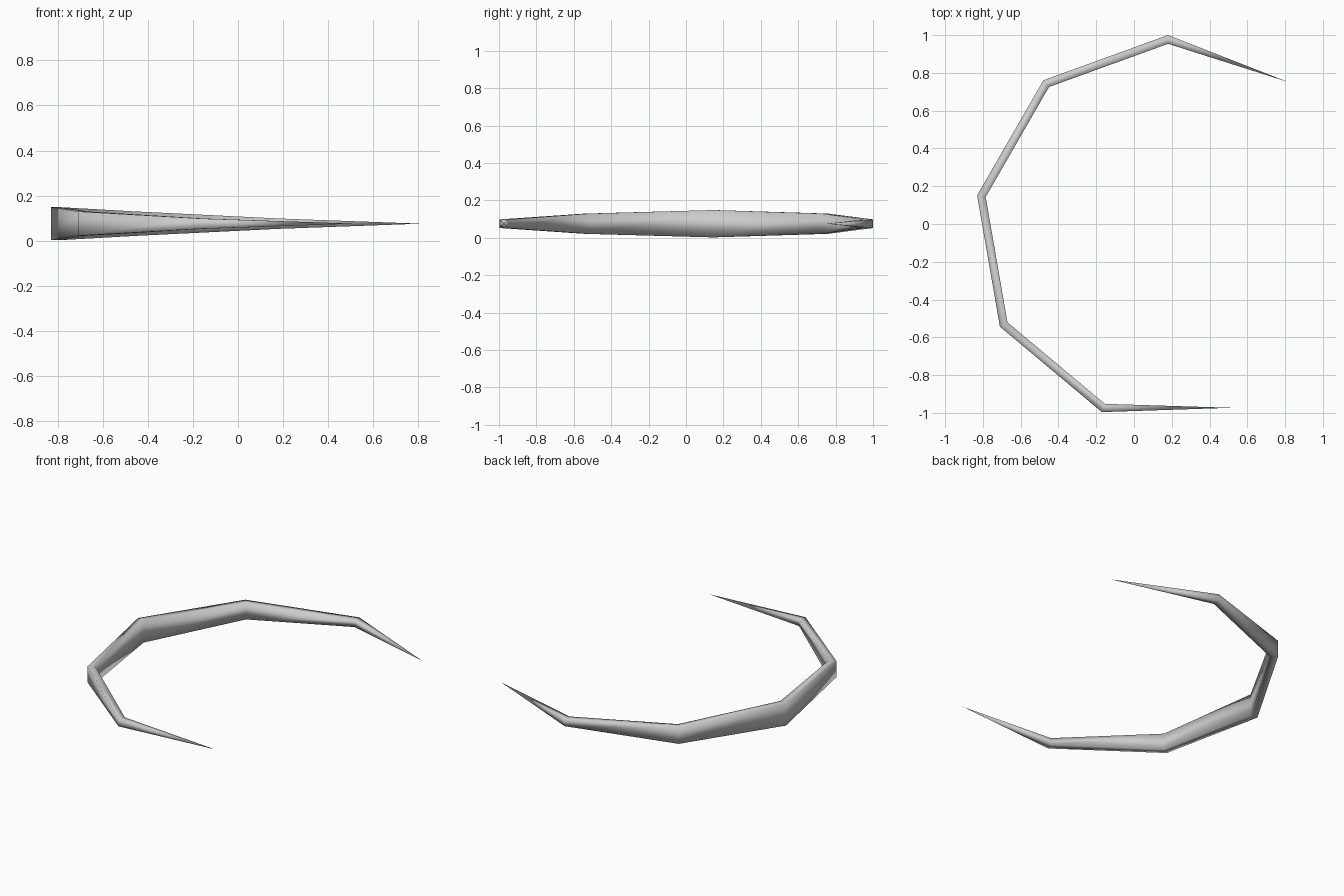
import bpy
import bmesh
from mathutils import Vector

cube = bpy.data.objects.get("Cube")
if cube:
    bpy.data.objects.remove(cube, do_unlink=True)

# Plain grey metal
metal = bpy.data.materials.new("grey metal")
metal.use_nodes = True
grey = (0.6, 0.6, 0.6, 1.0)
metal.diffuse_color = grey
metal.node_tree.nodes["Principled BSDF"].inputs["Base Color"].default_value = grey

MID_Z = 0.075
HALF_WIDTH = 0.0232

# Centre line of the arc, with the half height of the bar at each joint
joints = [
    (0.815, 0.752, 0.0),
    (0.18, 0.977, 0.023),
    (-0.465, 0.743, 0.054),
    (-0.808, 0.147, 0.073),
    (-0.69, -0.532, 0.054),
    (-0.162, -0.974, 0.023),
    (0.515, -0.973, 0.0),
]
points = [Vector((x, y, MID_Z)) for x, y, _ in joints]

bm = bmesh.new()

# Four-cornered section at every inner joint, set on the mitre
rings = []
for i in range(1, len(points) - 1):
    before = (points[i] - points[i - 1]).normalized()
    after = (points[i + 1] - points[i]).normalized()
    along = (before + after).normalized()
    side = Vector((along.y, -along.x, 0)) * HALF_WIDTH
    up = Vector((0, 0, joints[i][2]))
    corners = (side + up, -side + up, -side - up, side - up)
    rings.append([bm.verts.new(points[i] + c) for c in corners])

# Bar sides between the sections
for a, b in zip(rings, rings[1:]):
    for k in range(4):
        n = (k + 1) % 4
        bm.faces.new((a[k], a[n], b[n], b[k]))

# Pointed ends
for ring, end in ((rings[0], points[0]), (rings[-1], points[-1])):
    tip = bm.verts.new(end)
    for k in range(4):
        bm.faces.new((ring[k], ring[(k + 1) % 4], tip))

bmesh.ops.recalc_face_normals(bm, faces=bm.faces)
for face in bm.faces:
    face.smooth = True

mesh = bpy.data.meshes.new("curved_blade")
bm.to_mesh(mesh)
bm.free()
mesh.materials.append(metal)
blade = bpy.data.objects.new("curved_blade", mesh)
bpy.context.collection.objects.link(blade)
